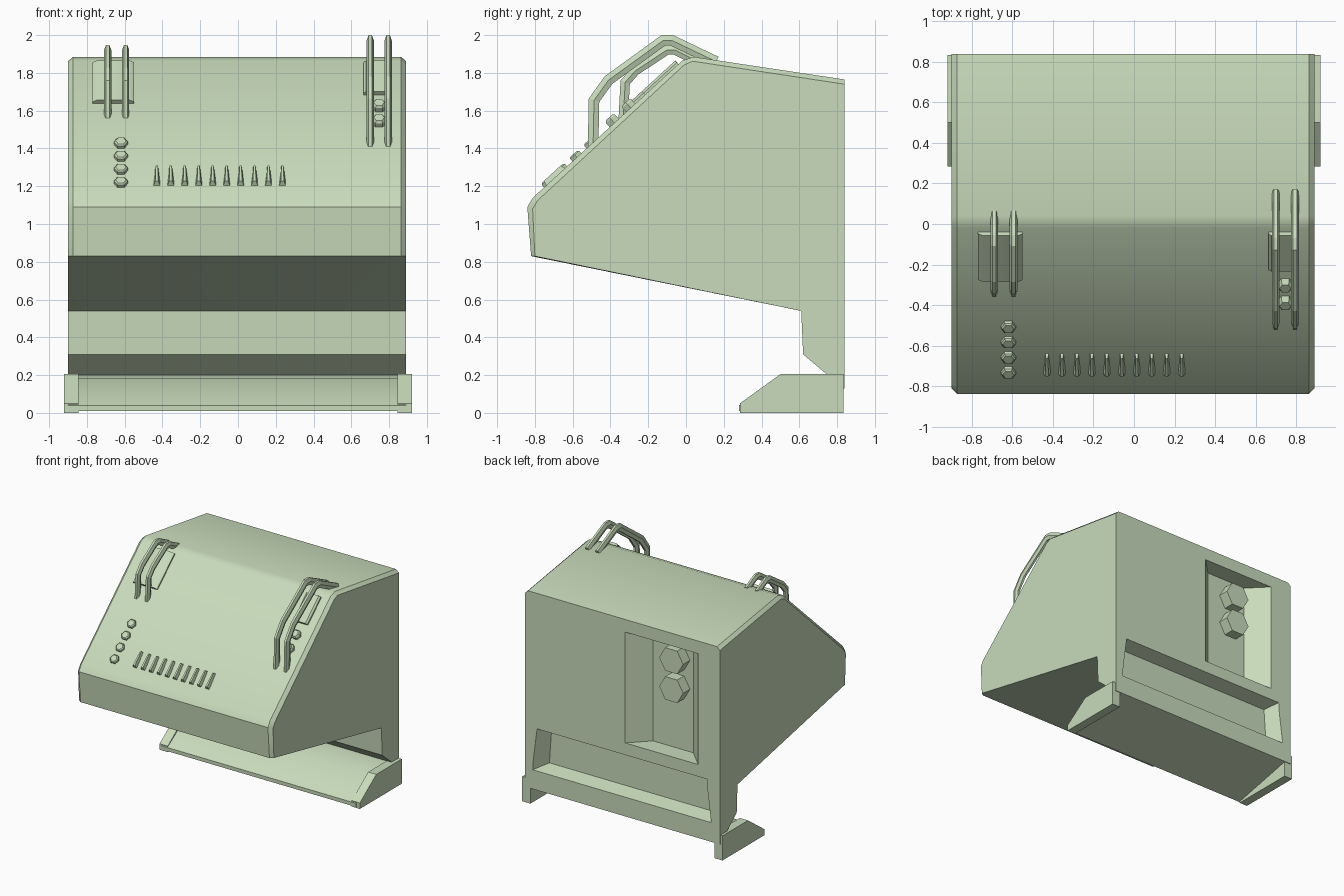
import bpy, bmesh, math
from mathutils import Vector

if "Cube" in bpy.data.objects:
    bpy.data.objects.remove(bpy.data.objects["Cube"])

mat = bpy.data.materials.new("pale green")
mat.diffuse_color = (0.58, 0.71, 0.50, 1)
mat.use_nodes = True
mat.node_tree.nodes["Principled BSDF"].inputs["Base Color"].default_value = mat.diffuse_color


def loft(name, rings, smooth=None):
    """Skin a list of matching closed rings and cap both ends."""
    bm = bmesh.new()
    vs = [[bm.verts.new(p) for p in r] for r in rings]
    n = len(rings[0])
    for a, b in zip(vs, vs[1:]):
        for i in range(n):
            j = (i + 1) % n
            bm.faces.new((a[i], a[j], b[j], b[i]))
    bm.faces.new(vs[0])
    bm.faces.new(vs[-1])
    bmesh.ops.recalc_face_normals(bm, faces=bm.faces)
    me = bpy.data.meshes.new(name)
    bm.to_mesh(me)
    bm.free()
    me.materials.append(mat)
    ob = bpy.data.objects.new(name, me)
    bpy.context.collection.objects.link(ob)
    if smooth:
        shade(ob, smooth)
    return ob


def shade(ob, angle):
    bpy.ops.object.select_all(action='DESELECT')
    ob.select_set(True)
    bpy.context.view_layer.objects.active = ob
    bpy.ops.object.shade_smooth_by_angle(angle=math.radians(angle))


def at_x(x, profile):
    return [(x, y, z) for y, z in profile]


def hexagon(r, squash=1):
    return [(r * math.cos(k * math.pi / 3), squash * r * math.sin(k * math.pi / 3)) for k in range(6)]


# Sloped front panel frame: up-slope and outward directions
UP = Vector((0, 0.79, 0.725)).normalized()
OUT = Vector((0, -UP.z, UP.y))


def on_slope(x, z, pts, h):
    o = Vector((x, -0.81 + (z - 1.14) * 0.79 / 0.725, z))
    return [o + Vector((u, 0, 0)) + UP * v + OUT * h for u, v in pts]


# Main housing, with chamfered side edges along the top and front
crown = [(0.84, 1.765), (0.04, 1.885), (-0.02, 1.865), (-0.81, 1.14), (-0.84, 1.09), (-0.82, 0.83)]
crown_in = [(0.84, 1.74), (0.035, 1.862), (-0.01, 1.842), (-0.785, 1.125), (-0.812, 1.08), (-0.80, 0.83)]
under = [(0.61, 0.54), (0.62, 0.31), (0.75, 0.20), (0.50, 0.185), (0.28, 0.04), (0.28, 0.01), (0.84, 0.13)]
body = loft("housing", [at_x(-0.90, crown_in + under), at_x(-0.873, crown + under),
                        at_x(0.863, crown + under), at_x(0.89, crown_in + under)])

# Rear recesses: (outer corners, inner corners, depth)
upper = ([(-0.70, 0.74), (-0.03, 0.74), (-0.03, 1.66), (-0.70, 1.66)],
         [(-0.55, 0.74), (-0.18, 0.74), (-0.18, 1.66), (-0.55, 1.66)], 0.15)
lower = ([(-0.82, 0.29), (0.82, 0.29), (0.78, 0.64), (-0.78, 0.64)],
         [(-0.75, 0.32), (0.75, 0.32), (0.73, 0.61), (-0.73, 0.61)], 0.12)
for outer, inner, depth in (upper, lower):
    over = [(a + (a - c) * 0.05 / depth, b + (b - d) * 0.05 / depth)
            for (a, b), (c, d) in zip(outer, inner)]
    cutter = loft("recess_cutter", [[(x, 0.89, z) for x, z in over],
                                    [(x, 0.84 - depth, z) for x, z in inner]])
    cutter.hide_render = True
    bpy.context.view_layer.objects.active = body
    mod = body.modifiers.new("recess", 'BOOLEAN')
    mod.operation = 'DIFFERENCE'
    mod.solver = 'EXACT'
    mod.object = cutter
    bpy.ops.object.modifier_apply(modifier=mod.name)
    bpy.data.objects.remove(cutter)
shade(body, 32)

# Hexagonal rear knobs in the upper recess
for i, z in enumerate((1.50, 1.26)):
    loft(f"rear_knob_{i + 1}", [[(-0.41 + u, y, z + v) for u, v in hexagon(0.11)] for y in (0.67, 0.78)])

# Feet
foot = [(0.285, 0), (0.285, 0.05), (0.50, 0.205), (0.835, 0.205), (0.835, 0)]
for name, s in (("left_foot", -1), ("right_foot", 1)):
    loft(name, [at_x(s * 0.845, foot), at_x(s * 0.92, foot)])


# Bent handle bars with a flattened hexagonal section
def handle(name, x, path, t):
    section = [(0.019, 0), (0.009, t), (-0.009, t), (-0.019, 0), (-0.009, -t), (0.009, -t)]
    pts = [Vector(p) for p in path]
    rings = []
    for i, p in enumerate(pts):
        d1 = (p - pts[i - 1]).normalized() if i else (pts[1] - p).normalized()
        d2 = (pts[i + 1] - p).normalized() if i < len(pts) - 1 else d1
        d = (d1 + d2).normalized()
        n = Vector((-d.y, d.x)) / max(0.5, d.dot(d1))
        rings.append([(x + u, p.x + n.x * v, p.y + n.y * v) for u, v in section])
    loft(name, rings)


big = [(-0.492, 1.41), (-0.487, 1.655), (-0.41, 1.762), (-0.12, 1.972), (-0.075, 1.972), (0.16, 1.86)]
small = [(-0.332, 1.56), (-0.322, 1.75), (-0.27, 1.81), (-0.10, 1.922), (-0.06, 1.922), (0.055, 1.865)]
for i, x in enumerate((0.70, 0.795)):
    handle(f"large_handle_{i + 1}", x, big, 0.028)
for i, x in enumerate((-0.69, -0.595)):
    handle(f"small_handle_{i + 1}", x, small, 0.025)


# Raised plates behind the handles
def plate(name, x, z, w, l):
    def rect(k):
        return [(-w * k, -l), (w * k, -l), (w * k, l), (-w * k, l)]
    loft(name, [on_slope(x, z, rect(1), -0.02), on_slope(x, z, rect(1), 0.012),
                on_slope(x, z, rect(0.8), 0.025)], 40)


plate("left_handle_plate", -0.66, 1.742, 0.11, 0.155)
plate("right_handle_plate", 0.73, 1.765, 0.065, 0.12)


# Hexagonal buttons on the slope
def button(name, x, z, r, h):
    loft(name, [on_slope(x, z, hexagon(r), -0.02), on_slope(x, z, hexagon(r), h * 0.7),
                on_slope(x, z, hexagon(r * 0.75), h)])


for i in range(4):
    button(f"button_{i + 1}", -0.62, 1.215 + i * 0.069, 0.037, 0.025)
for i, z in enumerate((1.535, 1.615)):
    button(f"handle_button_{i + 1}", 0.747, z, 0.038, 0.04)

# Row of tapered ribs
base = [(-0.021, -0.07), (0.021, -0.07), (0.009, 0.07), (-0.009, 0.07)]
top = [(-0.008, -0.06), (0.008, -0.06), (0.005, 0.06), (-0.005, 0.06)]
for i in range(10):
    x = -0.43 + i * 0.0739
    loft(f"rib_{i + 1}", [on_slope(x, 1.25, base, -0.01), on_slope(x, 1.25, top, 0.026)])
